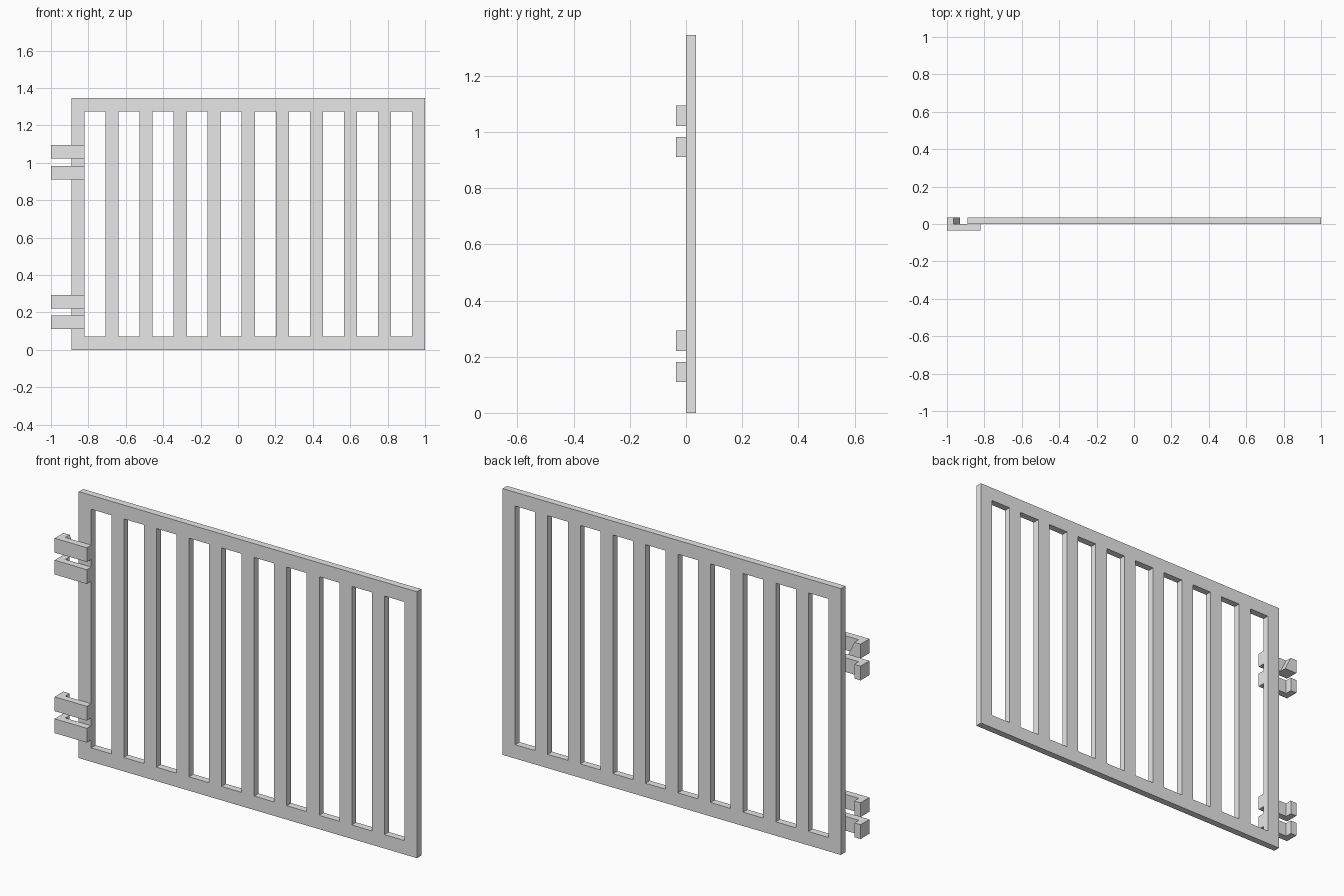
import bpy
import bmesh

cube = bpy.data.objects.get("Cube")
if cube:
    bpy.data.objects.remove(cube, do_unlink=True)

# Overall sizes
LEFT, RIGHT, HEIGHT = -0.89, 1.0, 1.345
BAR = 0.07          # width of every bar and rail
DEPTH = 0.035       # thickness of the gate
GAPS = 10
PITCH = (RIGHT - LEFT - BAR) / GAPS

metal = bpy.data.materials.new("grey_metal")
metal.use_nodes = True
metal.diffuse_color = (0.8, 0.8, 0.8, 1)
metal.node_tree.nodes["Principled BSDF"].inputs["Base Color"].default_value = (0.8, 0.8, 0.8, 1)


def finish(name, bm):
    bmesh.ops.recalc_face_normals(bm, faces=bm.faces)
    mesh = bpy.data.meshes.new(name)
    bm.to_mesh(mesh)
    bm.free()
    mesh.materials.append(metal)
    obj = bpy.data.objects.new(name, mesh)
    bpy.context.collection.objects.link(obj)
    return obj


def extrude(bm, faces, offset):
    made = bmesh.ops.extrude_face_region(bm, geom=faces)["geom"]
    verts = [g for g in made if isinstance(g, bmesh.types.BMVert)]
    bmesh.ops.translate(bm, verts=verts, vec=offset)


def barred_panel():
    # Grid of cells with the openings left out, extruded to thickness
    xs = []
    for i in range(GAPS + 1):
        xs += [LEFT + i * PITCH, LEFT + i * PITCH + BAR]
    zs = [0, BAR, HEIGHT - BAR, HEIGHT]
    bm = bmesh.new()
    grid = [[bm.verts.new((x, 0, z)) for z in zs] for x in xs]
    for i in range(len(xs) - 1):
        for j in range(len(zs) - 1):
            if i % 2 and j == 1:
                continue
            bm.faces.new((grid[i][j], grid[i + 1][j], grid[i + 1][j + 1], grid[i][j + 1]))
    extrude(bm, bm.faces[:], (0, DEPTH, 0))
    finish("gate_panel", bm)


def hinge_hook(name, z, flared=False):
    # L-shaped plan: strap across the stile, lug turned back at the outer end
    lug = -1 + DEPTH
    plan = [(-1, -DEPTH), (LEFT + BAR, -DEPTH), (LEFT + BAR, 0),
            (lug, 0), (lug, DEPTH), (-1, DEPTH)]
    bm = bmesh.new()
    face = bm.faces.new([bm.verts.new((x, y, z)) for x, y in plan])
    extrude(bm, [face], (0, 0, BAR + 0.002))
    if flared:
        # Lug widens towards its lower edge
        for v in bm.verts:
            if abs(v.co.x - lug) < 0.001 and v.co.z < z + 0.001:
                v.co.x += DEPTH
    finish(name, bm)


barred_panel()
for place, base in (("lower", 0.11), ("upper", 0.911)):
    hinge_hook(place + "_hinge_bottom_hook", base)
    hinge_hook(place + "_hinge_top_hook", base + 0.111, flared=(place == "upper"))
